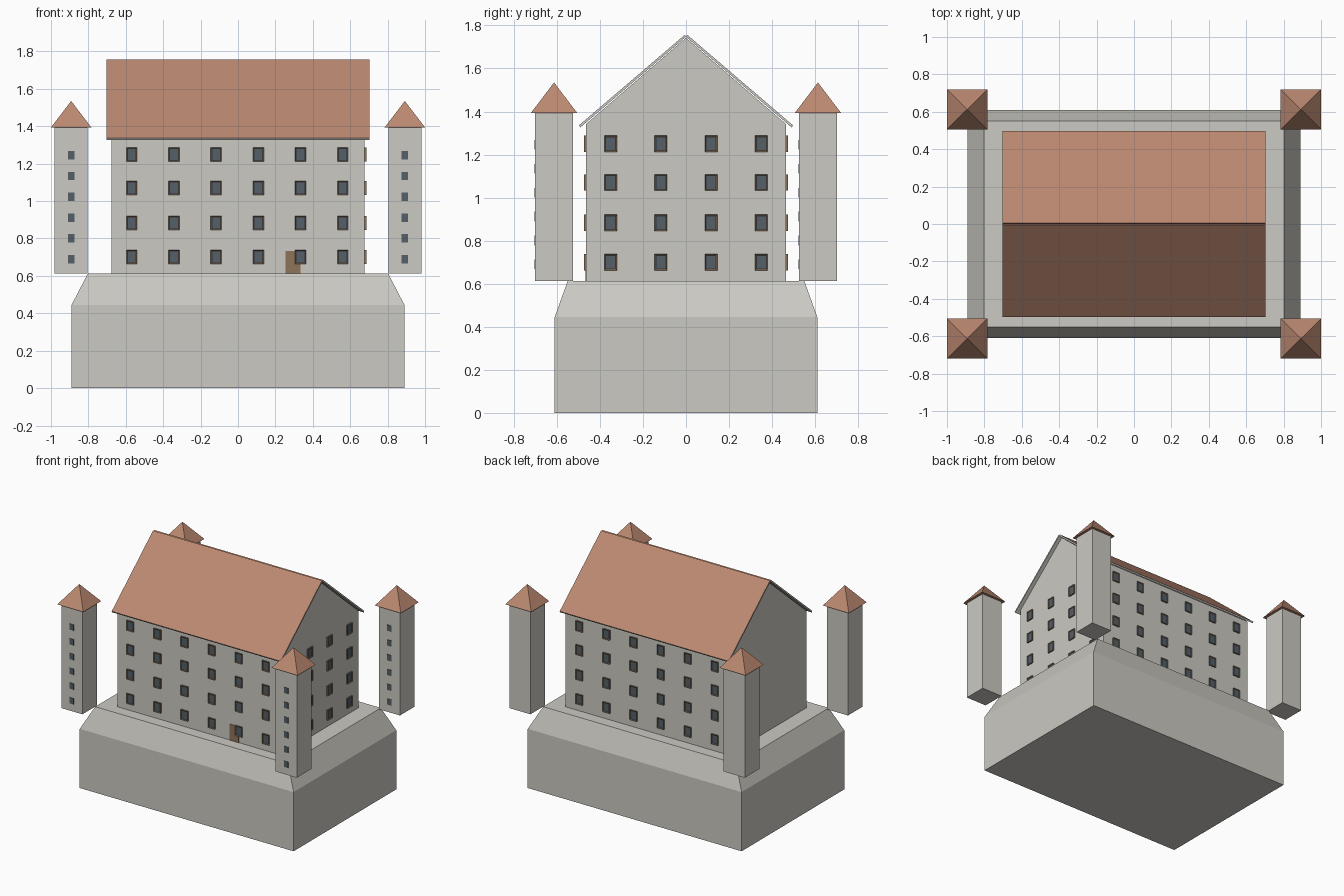
import bpy, bmesh
from mathutils import Vector

if "Cube" in bpy.data.objects:
    bpy.data.objects.remove(bpy.data.objects["Cube"])


def material(name, rgb):
    m = bpy.data.materials.new(name)
    m.diffuse_color = (*rgb, 1)
    m.use_nodes = True
    m.node_tree.nodes["Principled BSDF"].inputs["Base Color"].default_value = m.diffuse_color
    return m


STONE = material("pale stone", (0.60, 0.585, 0.54))
TILE = material("terracotta tile", (0.50, 0.25, 0.165))
WOOD = material("brown wood", (0.27, 0.175, 0.10))
GLASS = material("dark glass", (0.09, 0.115, 0.135))


def finish(bm, name, *mats):
    bmesh.ops.recalc_face_normals(bm, faces=bm.faces)
    me = bpy.data.meshes.new(name)
    bm.to_mesh(me)
    bm.free()
    for m in mats:
        me.materials.append(m)
    ob = bpy.data.objects.new(name, me)
    bpy.context.collection.objects.link(ob)
    return ob


def loft(bm, cx, cy, rings):
    """Stack of rectangles (half_x, half_y, z); a zero size makes a point."""
    prev = None
    for hx, hy, z in rings:
        if hx == 0:
            ring = [bm.verts.new((cx, cy, z))] * 4
        else:
            ring = [bm.verts.new((cx + sx * hx, cy + sy * hy, z))
                    for sx, sy in ((-1, -1), (1, -1), (1, 1), (-1, 1))]
        if prev is None:
            bm.faces.new(ring)
        else:
            for i in range(4):
                j = (i + 1) % 4
                quad = [prev[i], prev[j], ring[j], ring[i]]
                bm.faces.new(list(dict.fromkeys(quad)))
        prev = ring
    if rings[-1][0]:
        bm.faces.new(prev)


def extrude_x(bm, profile, hx):
    """Prism along x from a (y, z) profile."""
    a = [bm.verts.new((-hx, y, z)) for y, z in profile]
    b = [bm.verts.new((hx, y, z)) for y, z in profile]
    bm.faces.new(a)
    bm.faces.new(b)
    for i in range(len(a)):
        j = (i + 1) % len(a)
        bm.faces.new((a[i], a[j], b[j], b[i]))


def plate(bm, centre, normal, w, h, depth, border=0):
    """Thin wall plate; with a border its middle becomes recessed glass."""
    n, up = Vector(normal), Vector((0, 0, 1))
    side = up.cross(n)
    c = Vector(centre)
    corners = [c + side * (sx * w / 2) + up * (sz * h / 2)
               for sx, sz in ((-1, -1), (1, -1), (1, 1), (-1, 1))]
    a = [bm.verts.new(p) for p in corners]
    b = [bm.verts.new(p + n * depth) for p in corners]
    bm.faces.new(a[::-1])
    front = bm.faces.new(b)
    for i in range(4):
        j = (i + 1) % 4
        bm.faces.new((a[i], a[j], b[j], b[i]))
    if border:
        bm.normal_update()
        bmesh.ops.inset_individual(bm, faces=[front], thickness=border)
        for v in front.verts:
            v.co -= n * depth * 0.5
        front.material_index = 1


# Plinth with sloped shoulders
bm = bmesh.new()
loft(bm, 0, 0, [(0.89, 0.61, 0), (0.89, 0.61, 0.445), (0.803, 0.55, 0.612)])
finish(bm, "plinth", STONE)

# House body with gables
HX, HY, FLOOR = 0.677, 0.464, 0.612
bm = bmesh.new()
extrude_x(bm, [(-HY, FLOOR), (HY, FLOOR), (HY, 1.342), (0, 1.742), (-HY, 1.342)], HX)
finish(bm, "house_walls", STONE)

# Roof slabs: tiled on top, pale at the edges and below
for s, name in ((-1, "roof_front"), (1, "roof_back")):
    bm = bmesh.new()
    extrude_x(bm, [(s * 0.497, 1.336), (s * 0.006, 1.756), (0, 1.747), (s * 0.491, 1.326)], 0.703)
    bm.normal_update()
    ob = finish(bm, name, TILE, STONE)
    for p in ob.data.polygons:
        p.material_index = 0 if p.normal.z > 0.3 else 1

# House windows: front, back and right gable
ROWS = (0.70, 0.883, 1.07, 1.25)
WIN = (0.058, 0.075, 0.009, 0.008)
for sy, name in ((-1, "front_windows"), (1, "back_windows")):
    bm = bmesh.new()
    for z in ROWS:
        for i in range(6):
            plate(bm, (-0.568 + i * 0.2256, sy * HY, z), (0, sy, 0), *WIN)
    finish(bm, name, WOOD, GLASS)
bm = bmesh.new()
for z in ROWS:
    for i in range(4):
        plate(bm, (HX, -0.35 + i * 0.2333, z), (1, 0, 0), *WIN)
finish(bm, "gable_windows", WOOD, GLASS)

# Door
bm = bmesh.new()
plate(bm, (0.294, -HY, FLOOR + 0.061), (0, -1, 0), 0.078, 0.122, 0.003)
finish(bm, "door", WOOD)

# Four corner towers, each with a pyramid roof and front windows
for sx, side in ((-1, "left"), (1, "right")):
    for sy, end in ((-1, "front"), (1, "back")):
        x, y = sx * 0.892, sy * 0.613
        tag = f"{end}_{side}"
        bm = bmesh.new()
        loft(bm, x, y, [(0.088, 0.088, FLOOR), (0.088, 0.088, 1.396)])
        finish(bm, "tower_" + tag, STONE)
        bm = bmesh.new()
        loft(bm, x, y, [(0.108, 0.107, 1.394), (0, 0, 1.535)])
        finish(bm, "tower_roof_" + tag, TILE)
        bm = bmesh.new()
        for i in range(6):
            plate(bm, (x, y - 0.088, 0.69 + i * 0.111), (0, -1, 0), 0.036, 0.045, 0.003)
        finish(bm, "tower_windows_" + tag, GLASS)
